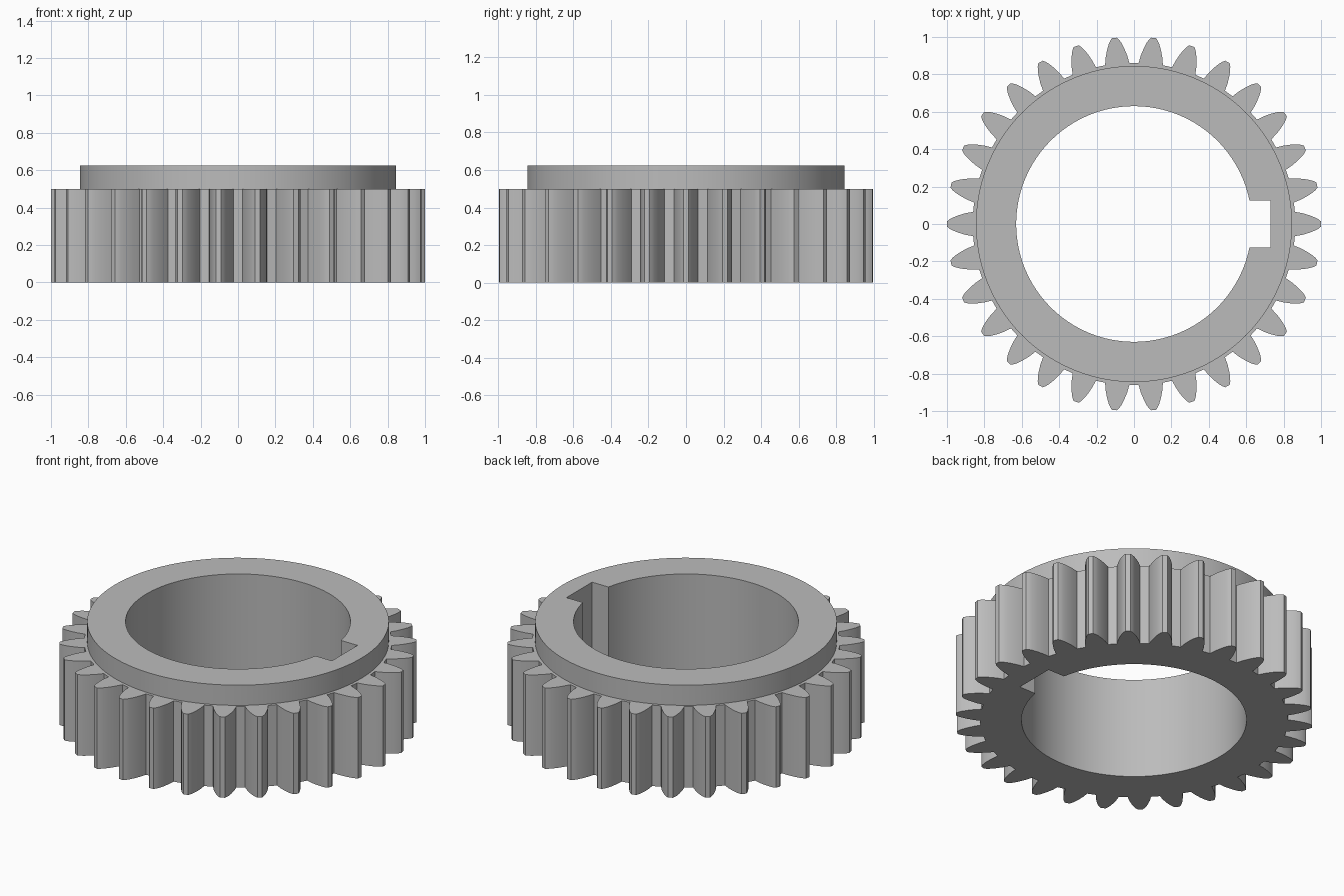
import bpy
import bmesh
from math import sin, cos, pi, tau, asin, radians

cube = bpy.data.objects.get("Cube")
if cube:
    bpy.data.objects.remove(cube, do_unlink=True)

TEETH = 30
BORE, COLLAR = 0.63, 0.845
KEY_HALF, KEY_DEPTH = 0.125, 0.73
GEAR_TOP, COLLAR_TOP = 0.5, 0.625
# One tooth flank from root to tip: (radius, half width)
FLANK = [(0.86, 0.065), (0.90, 0.058), (0.94, 0.046), (0.97, 0.034), (0.986, 0.025), (1.0, 0.014)]


def tooth_outline():
    """Closed outline of all teeth, counter-clockwise."""
    side = [(r, -h) for r, h in FLANK]
    tooth = side + [(x, -y) for x, y in reversed(side)]
    points = []
    for i in range(TEETH):
        c, s = cos(tau * i / TEETH), sin(tau * i / TEETH)
        points += [(x * c - y * s, x * s + y * c) for x, y in tooth]
    return points


def arc(radius, start, end, count):
    return [(radius * cos(start + (end - start) * i / count),
             radius * sin(start + (end - start) * i / count)) for i in range(count)]


def bore_outline():
    """Round bore with a rectangular keyway on the left side."""
    a = asin(KEY_HALF / BORE)
    points = arc(BORE, a, tau - a, 120)
    points += [(BORE * cos(a), -KEY_HALF), (KEY_DEPTH, -KEY_HALF), (KEY_DEPTH, KEY_HALF)]
    return points


bm = bmesh.new()


def loop(points, z):
    return [bm.verts.new((x, y, z)) for x, y in points]


def edges_of(verts):
    result = []
    for a, b in zip(verts, verts[1:] + verts[:1]):
        result.append(bm.edges.get((a, b)) or bm.edges.new((a, b)))
    return result


def wall(low, high):
    for i in range(len(low)):
        j = (i + 1) % len(low)
        bm.faces.new((low[i], low[j], high[j], high[i]))


def cap(outer, inner):
    bmesh.ops.triangle_fill(bm, edges=edges_of(outer) + edges_of(inner), use_beauty=True)


# Outlines at each level
teeth_low, teeth_high = loop(tooth_outline(), 0), loop(tooth_outline(), GEAR_TOP)
ring = arc(COLLAR, 0, tau, 120)
collar_low, collar_high = loop(ring, GEAR_TOP), loop(ring, COLLAR_TOP)
bore_low, bore_high = loop(bore_outline(), 0), loop(bore_outline(), COLLAR_TOP)

# Flat rings, then the upright walls
cap(teeth_low, bore_low)
cap(teeth_high, collar_low)
cap(collar_high, bore_high)
wall(teeth_low, teeth_high)
wall(collar_low, collar_high)
wall(bore_low, bore_high)
bmesh.ops.recalc_face_normals(bm, faces=bm.faces[:])

mesh = bpy.data.meshes.new("keyed_gear")
bm.to_mesh(mesh)
bm.free()
gear = bpy.data.objects.new("keyed_gear", mesh)
bpy.context.collection.objects.link(gear)

# Plain grey metal
grey = bpy.data.materials.new("grey_metal")
grey.use_nodes = True
colour = (0.5, 0.5, 0.5, 1)
grey.diffuse_color = colour
grey.node_tree.nodes["Principled BSDF"].inputs["Base Color"].default_value = colour
mesh.materials.append(grey)

# Smooth round walls, sharp corners
bpy.ops.object.select_all(action="DESELECT")
gear.select_set(True)
bpy.context.view_layer.objects.active = gear
bpy.ops.object.shade_smooth_by_angle(angle=radians(20))
